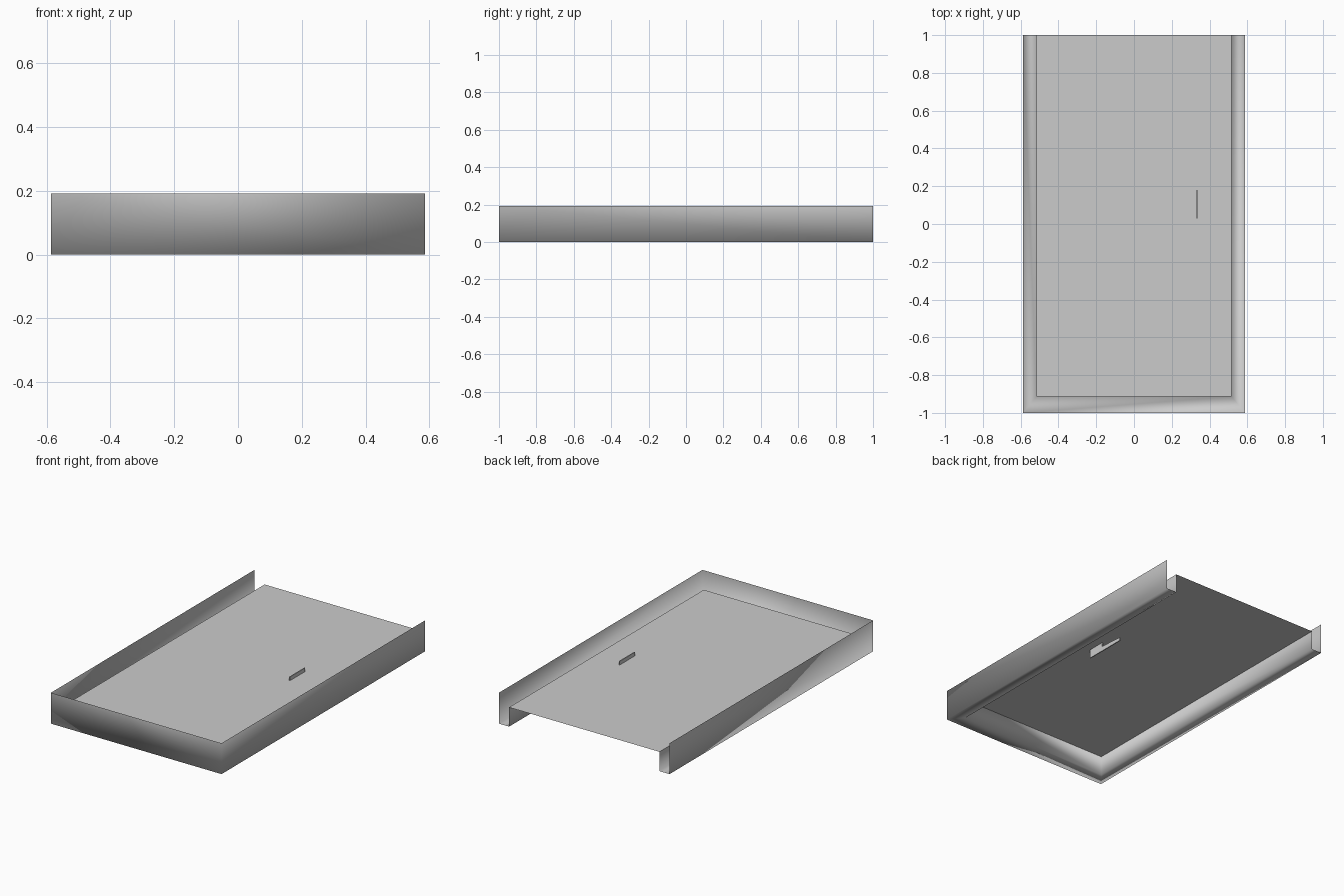
import bpy

if "Cube" in bpy.data.objects:
    bpy.data.objects.remove(bpy.data.objects["Cube"])


def make_mesh(name, verts, faces, smooth=False):
    mesh = bpy.data.meshes.new(name)
    mesh.from_pydata(verts, [], faces)
    mesh.update()
    obj = bpy.data.objects.new(name, mesh)
    bpy.context.collection.objects.link(obj)
    for p in mesh.polygons:
        p.use_smooth = smooth
    return obj


def flat_rect(name, x0, x1, y0, y1, z, down=False):
    face = (3, 2, 1, 0) if down else (0, 1, 2, 3)
    return make_mesh(name, [(x0, y0, z), (x1, y0, z), (x1, y1, z), (x0, y1, z)], [face])


def upright_plate(name, x, outline, thickness):
    # extrude a (y, z) outline along x
    n = len(outline)
    verts = [(x + s * thickness / 2, y, z) for s in (-1, 1) for y, z in outline]
    faces = [tuple(reversed(range(n))), tuple(range(n, 2 * n))]
    faces += [(i, (i + 1) % n, n + (i + 1) % n, n + i) for i in range(n)]
    return make_mesh(name, verts, faces)


HALF_W, SIDE, SILL = 0.587, 0.07, 0.087
PANEL_Z, RIM_Z = 0.12, 0.192

# Three-sided frame: open sheet channel swept round a U path
# profile = (inset 0..1, height)
profile = [(0, RIM_Z), (0, 0), (1, 0), (1, PANEL_Z)]
verts = []
for sx, back in ((-1, True), (-1, False), (1, False), (1, True)):
    for t, z in profile:
        y = 1.0 if back else -1.0 + t * SILL
        verts.append((sx * (HALF_W - t * SIDE), y, z))
n = len(profile)
faces = []
for s in range(3):
    for k in range(n - 1):
        a = s * n + k
        faces.append((a, a + 1, a + n + 1, a + n))
make_mesh("door_frame", verts, faces, smooth=True)

# Door leaf, a thin sheet
inner = HALF_W - SIDE
flat_rect("door_panel", -inner, inner, -1 + SILL, 1, PANEL_Z)

# Strengthening strips on the underside
for i, (y0, y1) in enumerate(((-0.615, -0.52), (-0.10, 0.01), (0.67, 0.755))):
    flat_rect(f"back_strip_{i + 1}", -0.44, 0.44, y0, y1, PANEL_Z - 0.003, down=True)

# Handle: grip above the panel, stepped latch plate below it
upright_plate("handle_grip", 0.333,
              [(0.03, 0.12), (0.18, 0.12), (0.18, 0.143), (0.03, 0.143)], 0.006)
upright_plate("latch_plate", 0.333,
              [(0.0, 0.065), (0.27, 0.065), (0.27, 0.085), (0.11, 0.095),
               (0.11, 0.12), (0.0, 0.12)], 0.006)
